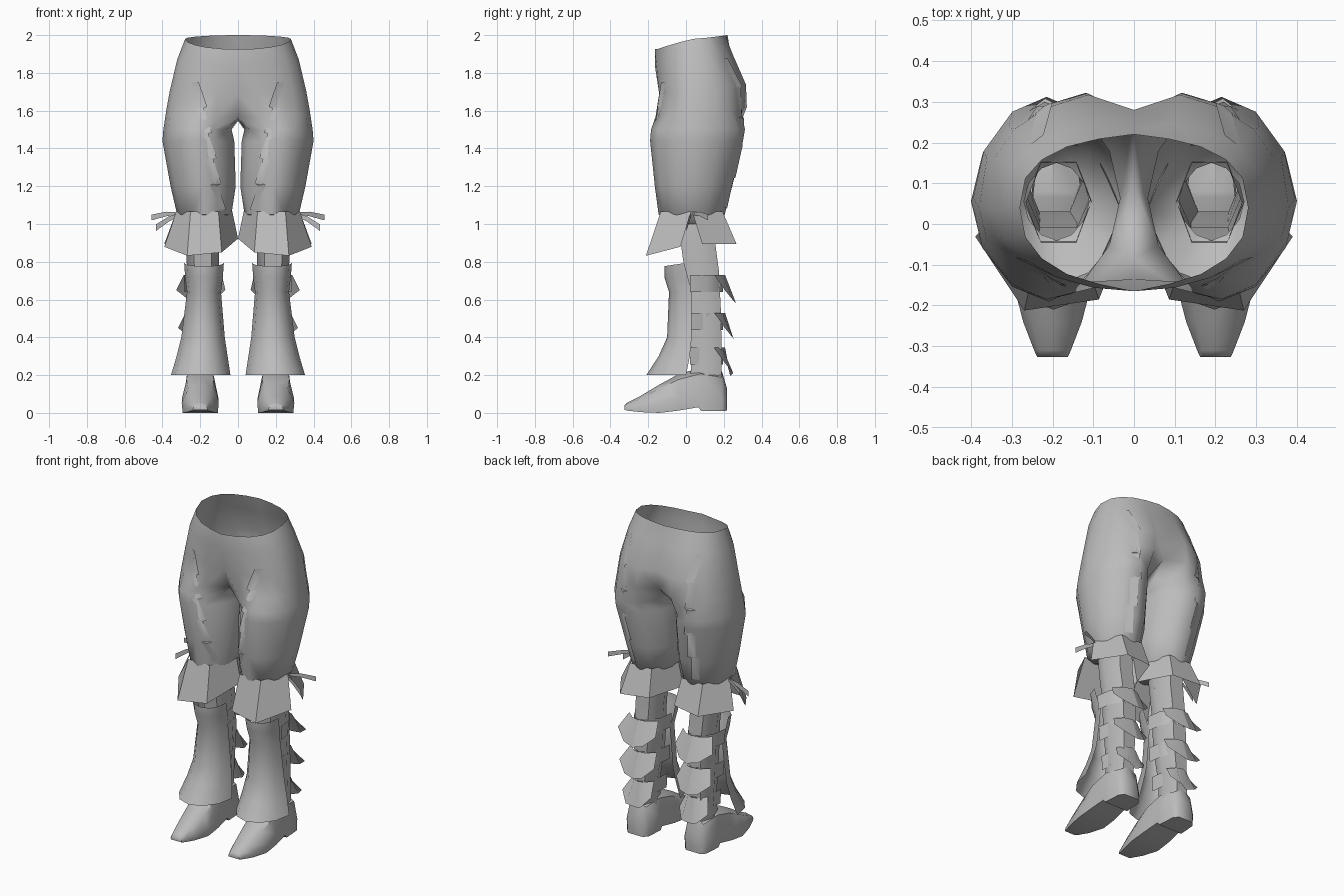
import bpy, bmesh
from math import sin, cos, radians, copysign
from mathutils import Vector
from mathutils.bvhtree import BVHTree

if "Cube" in bpy.data.objects:
    bpy.data.objects.remove(bpy.data.objects["Cube"])

grey = bpy.data.materials.new("plain_grey")
grey.use_nodes = True
grey.diffuse_color = (0.5, 0.5, 0.5, 1)
grey.node_tree.nodes["Principled BSDF"].inputs["Base Color"].default_value = (0.5, 0.5, 0.5, 1)


def loft(name, rows, closed=False, caps=False, drop_centre=False, angle=40):
    """Bridge rows of points, then mirror the part to the other leg."""
    bm = bmesh.new()
    grid = [[bm.verts.new(p) for p in row] for row in rows]
    n = len(grid[0])
    for a, b in zip(grid, grid[1:]):
        for i in range(n if closed else n - 1):
            j = (i + 1) % n
            quad = (a[i], a[j], b[j], b[i])
            if drop_centre and all(abs(v.co.x) < 1e-4 for v in quad):
                continue
            bm.faces.new(quad)
    if caps:
        bm.faces.new(grid[0])
        bm.faces.new(grid[-1])
    bmesh.ops.delete(bm, geom=[v for v in bm.verts if not v.link_faces], context='VERTS')
    bmesh.ops.recalc_face_normals(bm, faces=bm.faces)
    mesh = bpy.data.meshes.new(name)
    tree = BVHTree.FromBMesh(bm)
    bm.to_mesh(mesh)
    bm.free()
    mesh.materials.append(grey)
    obj = bpy.data.objects.new(name, mesh)
    bpy.context.collection.objects.link(obj)
    mirror = obj.modifiers.new("other_side", 'MIRROR')
    mirror.merge_threshold = 0.0005
    bpy.ops.object.select_all(action='DESELECT')
    obj.select_set(True)
    bpy.context.view_layer.objects.active = obj
    bpy.ops.object.shade_smooth_by_angle(angle=radians(angle))
    return tree


def power(v, p):
    return copysign(abs(v) ** p, v)


def arc(x0, x1, y0, y1, z, start=0, end=330, n=12, p=1.0):
    """Points on a rounded outline between the given limits."""
    pts = []
    for i in range(n):
        a = radians(start + (end - start) * i / (n - 1))
        pts.append(Vector(((x0 + x1) / 2 + (x1 - x0) / 2 * power(cos(a), p),
                           (y0 + y1) / 2 + (y1 - y0) / 2 * power(sin(a), p), z)))
    return pts


def hip_ring(xo, zf, zs, zb, yf, yb, front_centre, back_centre):
    """Half of a hip section, from the side round the back to the front."""
    yc = 0.04
    pts = []
    for i in range(12):
        if i == 6:
            pts.append(Vector((0, (front_centre + back_centre) / 2, min(zf, zb) - 0.02)))
            continue
        a = radians(18 * i if i < 6 else 18 * (i - 12))
        s = abs(sin(a))
        if i < 6:
            y, z = yc + (yb - yc) * s ** 0.75, zs + (zb - zs) * s
        else:
            y, z = yc + (yf - yc) * s ** 0.85, zs + (zf - zs) * s
        x = xo * cos(a)
        if i in (5, 7):
            x, y = 0, back_centre if i == 5 else front_centre
        pts.append(Vector((x, y, z)))
    return pts


# Trousers: hips run into two thighs that close in on the lower legs
trousers = loft("trousers", [
    hip_ring(0.28, 1.925, 1.98, 2.0, -0.155, 0.215, -0.165, 0.22),
    hip_ring(0.322, 1.84, 1.87, 1.9, -0.165, 0.255, -0.165, 0.235),
    hip_ring(0.362, 1.69, 1.7, 1.74, -0.15, 0.328, -0.135, 0.28),
    hip_ring(0.38, 1.565, 1.6, 1.62, -0.17, 0.333, -0.085, 0.265),
    arc(0.034, 0.395, -0.185, 0.312, 1.5, p=1.1),
    arc(0.02, 0.4, -0.19, 0.302, 1.44, p=1.1),
    arc(0.012, 0.357, -0.165, 0.245, 1.2, p=1.1),
    arc(0.035, 0.322, -0.145, 0.205, 1.05, p=1.1),
    arc(0.11, 0.27, -0.04, 0.15, 1.0, p=1.1),
], closed=True, drop_centre=True, angle=50)


# Jagged overlapping panel edges on the thighs
def panel(name, x_top, x_end, z_top, z_end, side, lift, teeth=5):
    edge, seam = [], []
    for i in range(teeth):
        for f, jog in ((0, 0.012), (0.95, -0.008)):
            t = (i + f) / teeth
            x = x_top + (x_end - x_top) * t + jog
            z = z_top + (z_end - z_top) * t
            for row, dx, out in ((edge, 0, lift), (seam, 0.04, 0.001)):
                hit = trousers.ray_cast(Vector((x + dx, side, z)), Vector((0, -side, 0)))[0]
                row.append((hit or row[-1]) + Vector((0, side * out, 0)))
    loft(name, [edge, seam])


panel("front_panel_edges", 0.195, 0.07, 1.75, 1.07, -1, 0.01)
panel("back_panel_edges", 0.21, 0.2, 1.88, 1.08, 1, 0.008)

# Flared knee cuffs, broad facets, split on the outer side
cuff_top = arc(0.03, 0.327, -0.158, 0.218, 1.065, 1, 359, 7)
cuff_hem = arc(0.0, 0.395, -0.23, 0.285, 0.895, 13, 347, 7)
for p in cuff_hem:
    p.z += 0.26 * min(0, p.y - 0.03) + 0.2 * max(0, 0.14 - p.x)
loft("knee_cuffs", [cuff_top, cuff_hem], angle=30)


# Ribbon ends tied at the knee
def ribbon(name, tip, width):
    root = Vector((0.3, 0.03, 1.055))
    tip = Vector(tip)
    mid = root.lerp(tip, 0.5) + Vector((0, 0, 0.008))
    half = Vector((0, 0, width / 2))
    loft(name, [[root + half * 0.4, mid + half * 0.8, tip + half],
                [root - half * 0.4, mid - half * 0.8, tip - half]])


ribbon("upper_ribbons", (0.457, 0.117, 1.035), 0.03)
ribbon("lower_ribbons", (0.435, 0.003, 0.98), 0.035)

# Six-sided lower legs
loft("lower_legs", [arc(x0, x1, y0, y1, z, end=300, n=6, p=0.9) for z, x0, x1, y0, y1 in (
    (1.03, 0.105, 0.265, -0.06, 0.165), (0.9, 0.1, 0.275, -0.04, 0.167),
    (0.75, 0.1, 0.27, -0.02, 0.187), (0.55, 0.1, 0.27, -0.01, 0.197),
    (0.3, 0.125, 0.265, 0.02, 0.2), (0.17, 0.13, 0.268, 0.01, 0.2))], closed=True, angle=65)

# Shin guards: flared at the foot, open behind
shin = []
for z, x0, x1, yf, yb in ((0.785, 0.075, 0.285, -0.115, -0.01), (0.72, 0.08, 0.28, -0.115, 0.01),
                          (0.64, 0.09, 0.27, -0.09, 0.03), (0.4, 0.07, 0.3, -0.1, 0.03),
                          (0.3, 0.055, 0.325, -0.145, 0.02), (0.2, 0.04, 0.355, -0.21, 0.0)):
    shin.append(arc(x0, x1, yf, 2 * yb - yf, z, 180, 360, 7))
for p in shin[0]:
    p.z += 0.15 * (p.y + 0.06)
loft("shin_guards", shin)

# Calf straps with pairs of broad flaps hanging behind
for label, z, slim in (("upper", 0.73, 0), ("middle", 0.53, 0.01), ("lower", 0.345, 0.03)):
    x0, x1 = 0.085 + slim, 0.287 - slim
    mid = (x0 + x1) / 2
    top = arc(x0, x1, -0.16, 0.2, z, 0, 180, 7)
    low = arc(x0 + 0.005, x1 - 0.005, -0.155, 0.195, z - 0.09, 0, 180, 7)
    loft(label + "_calf_straps", [top, low])
    for part, corner, tip in (("outer", x1, x1 + 0.04), ("inner", x0, x0 - 0.018)):
        head = [Vector((corner, 0.15, z)), Vector(((corner + mid) / 2, 0.193, z)),
                Vector((mid, 0.207, z))]
        hem = [Vector((tip, 0.205, z - 0.08)), Vector(((tip + mid) / 2, 0.25, z - 0.135)),
               Vector((mid, 0.265 - slim, z - 0.15))]
        loft(label + "_" + part + "_calf_flaps", [head, hem])

# Boots with a low heel and a tapered square toe
boot = []
for y, wide, narrow, zb, zt in ((0.217, 0.052, 0.04, 0.012, 0.13), (0.19, 0.077, 0.055, 0.01, 0.22),
                                (0.08, 0.085, 0.07, 0.01, 0.24), (0.065, 0.085, 0.07, 0.03, 0.235),
                                (-0.04, 0.096, 0.072, 0.012, 0.205), (-0.14, 0.098, 0.063, 0.0, 0.15),
                                (-0.24, 0.072, 0.05, 0.004, 0.09), (-0.31, 0.045, 0.034, 0.012, 0.055),
                                (-0.326, 0.038, 0.03, 0.016, 0.04)):
    outline = ((wide * 0.95, zb), (wide, zb + (zt - zb) * 0.35), (narrow, zb + (zt - zb) * 0.85), (0, zt),
               (-narrow, zb + (zt - zb) * 0.85), (-wide, zb + (zt - zb) * 0.35), (-wide * 0.95, zb))
    boot.append([Vector((0.2 + dx, y, z)) for dx, z in outline])
loft("boots", boot, closed=True, caps=True, angle=50)
